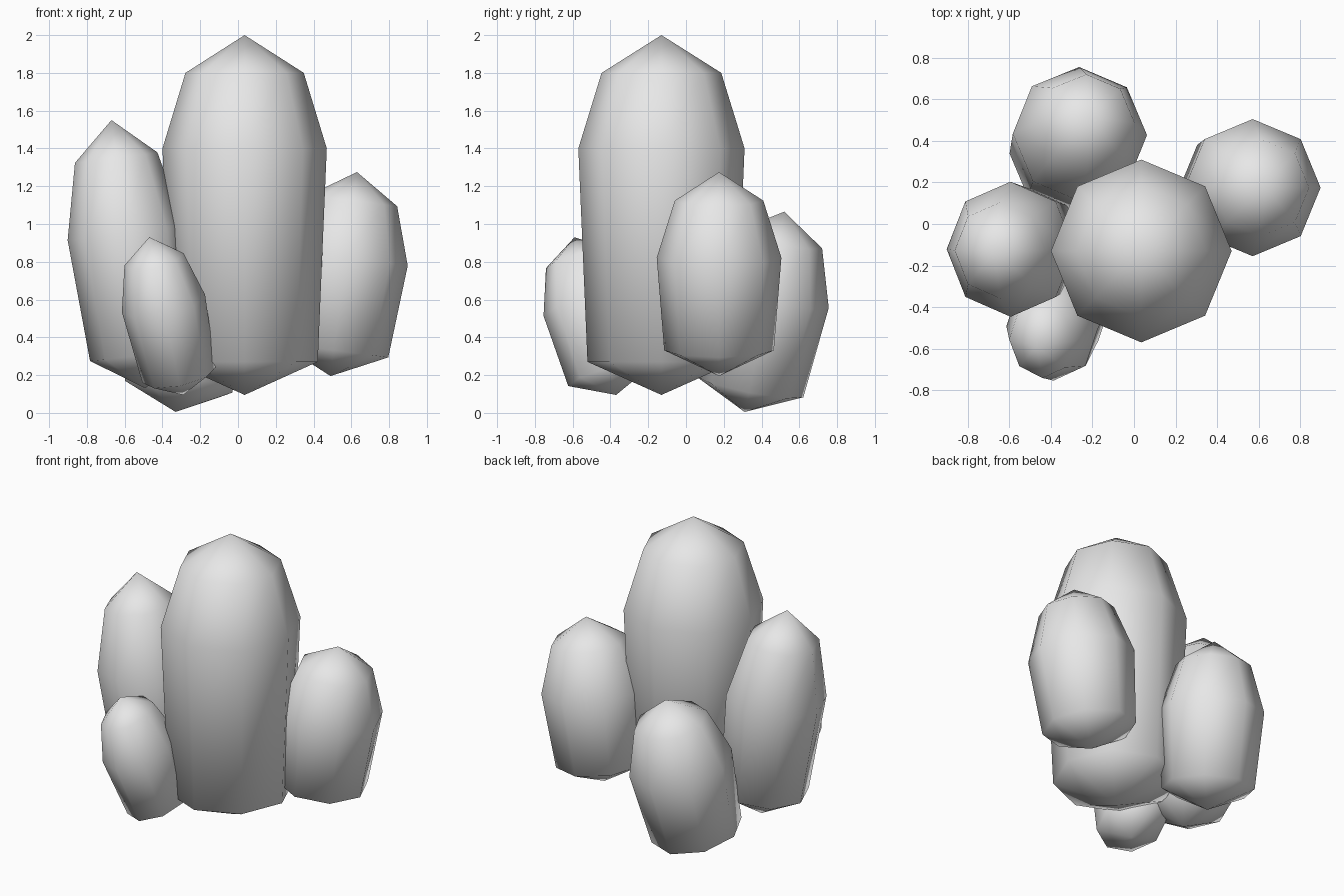
import bpy, bmesh
from math import cos, sin, tau
from mathutils import Vector

cube = bpy.data.objects.get("Cube")
if cube:
    bpy.data.objects.remove(cube, do_unlink=True)

grey = bpy.data.materials.new("crystal_grey")
grey.use_nodes = True
grey.diffuse_color = (0.8, 0.8, 0.8, 1)
grey.node_tree.nodes["Principled BSDF"].inputs["Base Color"].default_value = grey.diffuse_color

SIDES = 8
# Profiles: (fraction of length, fraction of widest radius)
TALL = [(0.092, 0.89), (0.685, 1), (0.895, 0.72)]
SHORT = [(0.126, 0.88), (0.58, 1), (0.86, 0.71)]


def crystal(name, base, tip, rx, ry, profile):
    """Eight-sided crystal, pointed at both ends, leaning from base to tip."""
    base, axis = Vector(base), Vector(tip) - Vector(base)
    bm = bmesh.new()
    bottom = bm.verts.new((0, 0, 0))
    top = bm.verts.new((0, 0, axis.length))
    rings = [[bm.verts.new((rx * r * cos(tau * i / SIDES),
                            ry * r * sin(tau * i / SIDES),
                            t * axis.length)) for i in range(SIDES)]
             for t, r in profile]
    for i in range(SIDES):
        j = (i + 1) % SIDES
        bm.faces.new((bottom, rings[0][j], rings[0][i]))
        for low, high in zip(rings, rings[1:]):
            bm.faces.new((low[i], low[j], high[j], high[i]))
        bm.faces.new((rings[-1][i], rings[-1][j], top))
    for face in bm.faces:
        face.smooth = True
    mesh = bpy.data.meshes.new(name)
    bm.to_mesh(mesh)
    bm.free()
    mesh.materials.append(grey)
    obj = bpy.data.objects.new(name, mesh)
    obj.location = base
    obj.rotation_mode = 'QUATERNION'
    obj.rotation_quaternion = Vector((0, 0, 1)).rotation_difference(axis)
    bpy.context.collection.objects.link(obj)


# Central crystal and the four around it
crystal("main_crystal", (0.035, -0.13, 0.095), (0.035, -0.13, 2.0), 0.435, 0.44, TALL)
crystal("right_crystal", (-0.49, -0.11, 0.13), (-0.67, -0.13, 1.55), 0.31, 0.325, SHORT)
crystal("left_crystal", (0.49, 0.175, 0.195), (0.63, 0.175, 1.275), 0.33, 0.33, SHORT)
crystal("back_crystal", (-0.33, 0.31, 0.005), (-0.21, 0.52, 1.065), 0.325, 0.33, SHORT)
crystal("front_crystal", (-0.29, -0.37, 0.095), (-0.47, -0.59, 0.93), 0.225, 0.265, SHORT)
